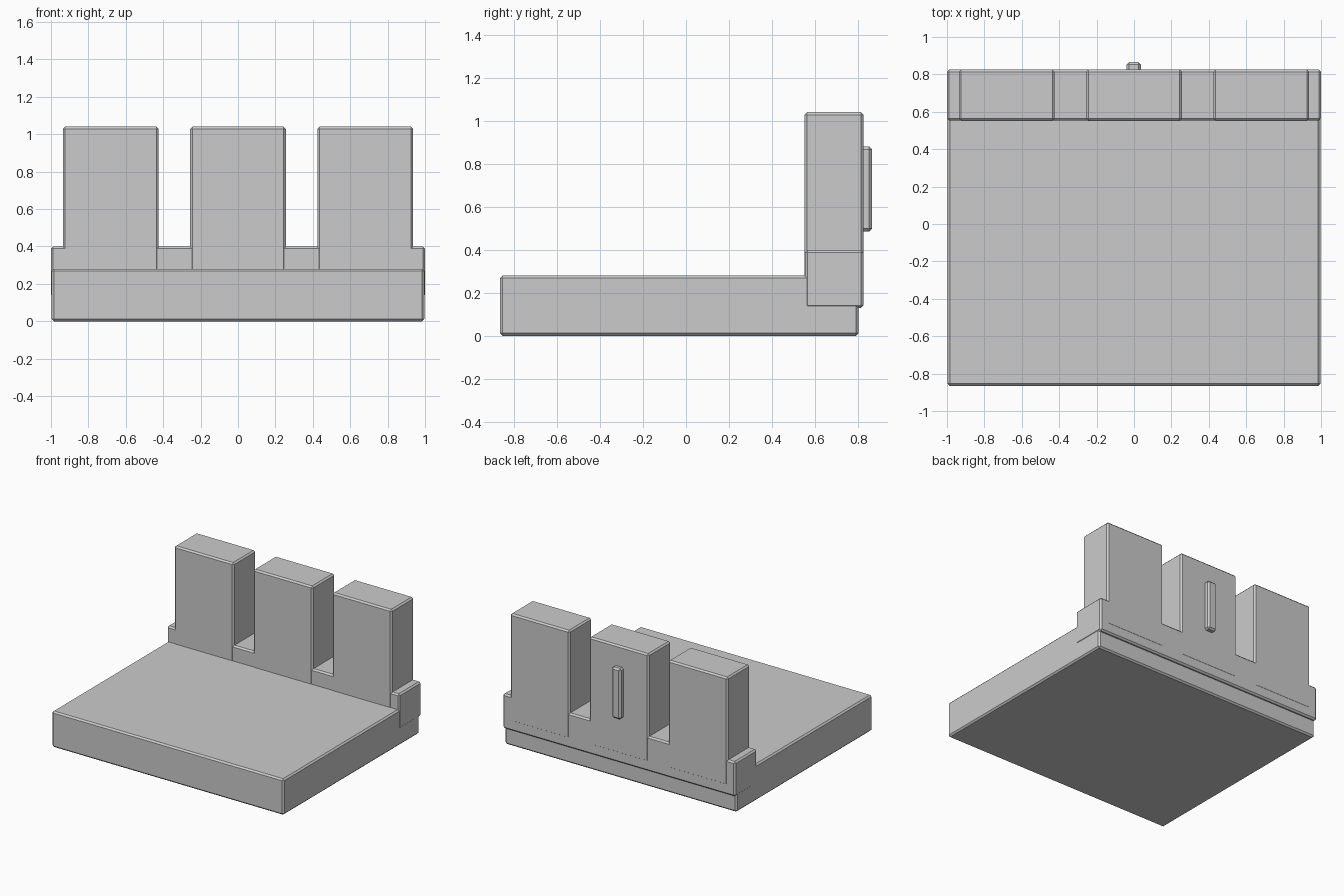
import bpy

if "Cube" in bpy.data.objects:
    bpy.data.objects.remove(bpy.data.objects["Cube"])


def box(name, x, y, z, bevel=0.012):
    """Chamfered box given by its (min, max) extents on each axis."""
    centre = [(a + b) / 2 for a, b in (x, y, z)]
    bpy.ops.mesh.primitive_cube_add(size=1, location=centre)
    ob = bpy.context.object
    ob.name = name
    ob.scale = [b - a for a, b in (x, y, z)]
    bpy.ops.object.transform_apply(location=False, rotation=False, scale=True)
    mod = ob.modifiers.new("edge_chamfer", "BEVEL")
    mod.width = bevel
    mod.segments = 1
    return ob


# Floor slab
box("floor_slab", (-0.997, 0.997), (-0.865, 0.803), (0, 0.28))

# Low wall along the back, overhanging the slab slightly
box("back_wall", (-1, 1), (0.553, 0.825), (0.13, 0.40))

# Three upright battlement blocks
for label, cx in (("left", -0.68), ("middle", 0), ("right", 0.68)):
    box(f"battlement_{label}", (cx - 0.256, cx + 0.256), (0.551, 0.826), (0.20, 1.04))

# Narrow slit bar on the rear of the middle block
box("rear_slit_bar", (-0.04, 0.037), (0.79, 0.865), (0.485, 0.88), 0.013)
